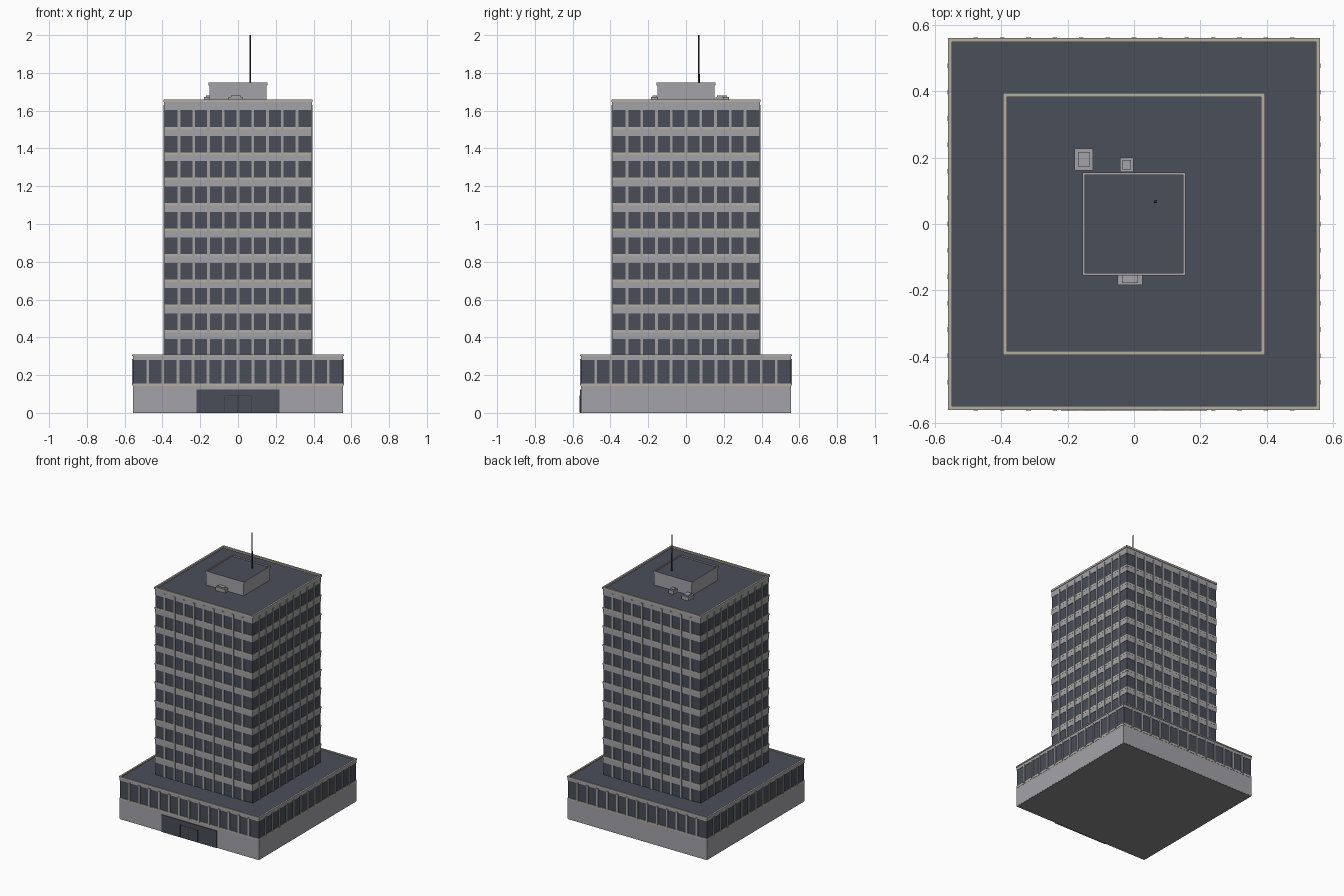
import bpy, bmesh
from mathutils import Matrix, Vector
from math import pi

if "Cube" in bpy.data.objects:
    bpy.data.objects.remove(bpy.data.objects["Cube"])


def mat(name, rgb):
    m = bpy.data.materials.new(name)
    m.diffuse_color = (*rgb, 1)
    m.use_nodes = True
    m.node_tree.nodes["Principled BSDF"].inputs["Base Color"].default_value = m.diffuse_color
    return m


CONCRETE = mat("grey_concrete", (0.37, 0.365, 0.395))
TRIM = mat("beige_trim", (0.46, 0.43, 0.365))
METAL = mat("mullion_metal", (0.37, 0.36, 0.36))
GLASS = mat("dark_glass", (0.067, 0.074, 0.098))
ROOF = mat("slate_roofing", (0.068, 0.077, 0.098))
BASE = mat("grey_base", (0.25, 0.25, 0.25))
DARK = mat("dark_metal", (0.035, 0.037, 0.042))


def add_box(bm, lo, hi, turn=0):
    lo, hi = Vector(lo), Vector(hi)
    m = (Matrix.Rotation(turn, 4, 'Z') @ Matrix.Translation((lo + hi) / 2)
         @ Matrix.Diagonal((*(hi - lo), 1)))
    bmesh.ops.create_cube(bm, size=1, matrix=m)


def finish(name, bm, material):
    me = bpy.data.meshes.new(name)
    bm.to_mesh(me)
    bm.free()
    me.materials.append(material)
    ob = bpy.data.objects.new(name, me)
    bpy.context.collection.objects.link(ob)
    return ob


def boxes(name, material, items):
    bm = bmesh.new()
    for lo, hi in items:
        add_box(bm, lo, hi)
    return finish(name, bm, material)


def block(name, material, half, z0, z1):
    return boxes(name, material, [((-half, -half, z0), (half, half, z1))])


def ring(name, material, outer, inner, z0, z1):
    # Square frame from four butted bars
    o, i = outer, inner
    return boxes(name, material, [
        ((-o, -o, z0), (o, -i, z1)), ((-o, i, z0), (o, o, z1)),
        ((-o, -i, z0), (-i, i, z1)), ((i, -i, z0), (o, i, z1))])


def mullions(name, count, step, face, out, width, z0, z1):
    # Vertical fins repeated on all four sides
    bm = bmesh.new()
    for side in range(4):
        for k in range(-count, count + 1):
            x = k * step
            add_box(bm, (x - width / 2, -out, z0), (x + width / 2, -face, z1), side * pi / 2)
    return finish(name, bm, METAL)


# Podium
block("base_slab", BASE, 0.556, 0, 0.003)
block("podium_wall", CONCRETE, 0.557, 0.003, 0.142)
block("podium_sill", TRIM, 0.5585, 0.142, 0.156)
block("podium_glass", GLASS, 0.555, 0.156, 0.280)
ring("podium_top_band", CONCRETE, 0.557, 0.545, 0.280, 0.302)
ring("podium_parapet_cap", TRIM, 0.561, 0.549, 0.301, 0.310)
block("podium_roof", ROOF, 0.550, 0.279, 0.303)
mullions("podium_mullions", 6, 0.0795, 0.545, 0.562, 0.014, 0.150, 0.286)

# Entrance
boxes("entrance_glass", GLASS, [((-0.22, -0.562, 0), (0.22, -0.55, 0.124))])
boxes("entrance_frame", DARK, [
    ((x - 0.0015, -0.563, 0.002), (x + 0.0015, -0.56, 0.09)) for x in (-0.07, 0, 0.07)]
    + [((-0.07, -0.563, 0.0885), (0.07, -0.56, 0.0915))])

# Tower shaft with a spandrel band and sill at each storey
block("tower_glass", GLASS, 0.389, 0.30, 1.605)
storeys = [0.391 + i * 0.1345 for i in range(9)]
h, s = 0.391, 0.392
boxes("spandrels", CONCRETE, [((-h, -h, z), (h, h, z + 0.034)) for z in storeys])
boxes("storey_sills", TRIM, [((-s, -s, z + 0.034), (s, s, z + 0.047)) for z in storeys])
mullions("tower_mullions", 4, 0.078, 0.38, 0.3955, 0.014, 0.303, 1.630)
ring("tower_top_band", CONCRETE, 0.391, 0.38, 1.603, 1.647)
ring("tower_parapet_cap", TRIM, 0.395, 0.383, 1.646, 1.66)
block("tower_roof", ROOF, 0.386, 1.604, 1.648)

# Rooftop plant room
block("plant_room", CONCRETE, 0.151, 1.64, 1.738)
ring("plant_room_cap", CONCRETE, 0.155, 0.148, 1.734, 1.75)
block("plant_room_roof", ROOF, 0.149, 1.73, 1.741)

# Rooftop vents: box body with a raised hatch
vents = [(-0.151, 0.195, 0.028, 0.033), (-0.022, 0.179, 0.02, 0.022), (-0.012, -0.166, 0.038, 0.018)]
for n, (x, y, w, d) in enumerate(vents, 1):
    a, b = w * 0.65, d * 0.65
    boxes(f"roof_vent_{n}", CONCRETE, [
        ((x - w, y - d, 1.64), (x + w, y + d, 1.673)),
        ((x - a, y - b, 1.673), (x + a, y + b, 1.681))])

# Antenna mast
bm = bmesh.new()
bmesh.ops.create_cone(bm, cap_ends=True, segments=8, radius1=0.005, radius2=0.004,
                      depth=0.26, matrix=Matrix.Translation((0.065, 0.068, 1.87)))
finish("antenna", bm, DARK)
